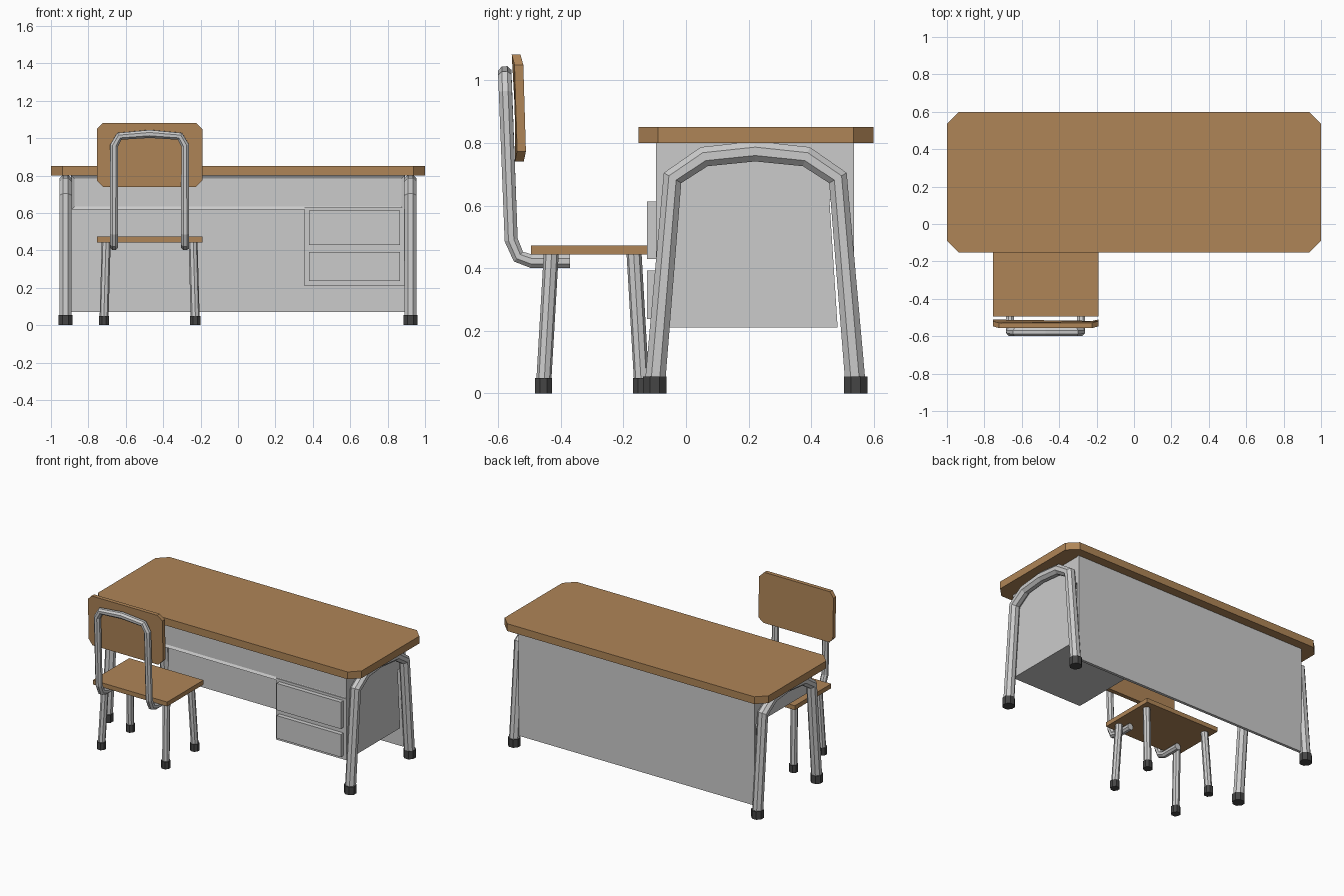
import bpy, bmesh
from math import pi
from mathutils import Vector

if "Cube" in bpy.data.objects:
    bpy.data.objects.remove(bpy.data.objects["Cube"])


def material(name, color):
    m = bpy.data.materials.new(name)
    m.diffuse_color = color
    m.use_nodes = True
    m.node_tree.nodes["Principled BSDF"].inputs["Base Color"].default_value = m.diffuse_color
    return m


WOOD = material("wood", (0.43, 0.235, 0.095, 1))
RUBBER = material("dark_rubber", (0.06, 0.06, 0.06, 1))


def finish(name, bm, mat=None):
    bmesh.ops.recalc_face_normals(bm, faces=bm.faces)
    me = bpy.data.meshes.new(name)
    bm.to_mesh(me)
    bm.free()
    ob = bpy.data.objects.new(name, me)
    bpy.context.collection.objects.link(ob)
    if mat:
        me.materials.append(mat)
    return ob


def prism(name, points, offset, mat=None):
    """Extrude a flat outline by an offset vector."""
    bm = bmesh.new()
    face = bm.faces.new([bm.verts.new(p) for p in points])
    ext = bmesh.ops.extrude_face_region(bm, geom=[face], use_keep_orig=True)
    verts = [v for v in ext["geom"] if isinstance(v, bmesh.types.BMVert)]
    bmesh.ops.translate(bm, verts=verts, vec=offset)
    return finish(name, bm, mat)


def box(name, x, y, z, mat=None):
    pts = [(x[0], y[0], z[0]), (x[1], y[0], z[0]), (x[1], y[1], z[0]), (x[0], y[1], z[0])]
    return prism(name, pts, (0, 0, z[1] - z[0]), mat)


def chamfered(a, b, c):
    """2D rectangle outline with cut corners."""
    (x0, x1), (y0, y1) = a, b
    return [(x0 + c, y0), (x1 - c, y0), (x1, y0 + c), (x1, y1 - c),
            (x1 - c, y1), (x0 + c, y1), (x0, y1 - c), (x0, y0 + c)]


def tube(name, path, radius):
    """Eight-sided tube along a path, with mitred bends."""
    path = [Vector(p) for p in path]
    cu = bpy.data.curves.new(name, "CURVE")
    cu.dimensions = "3D"
    cu.bevel_depth = radius
    cu.bevel_resolution = 2
    cu.use_fill_caps = True
    sp = cu.splines.new("POLY")
    sp.points.add(len(path) - 1)
    for pt, p in zip(sp.points, path):
        pt.co = (*p, 1)
        pt.tilt = pi / 8
    ob = bpy.data.objects.new(name, cu)
    bpy.context.collection.objects.link(ob)
    bpy.ops.object.select_all(action="DESELECT")
    ob.select_set(True)
    bpy.context.view_layer.objects.active = ob
    bpy.ops.object.convert(target="MESH")
    for poly in ob.data.polygons:
        poly.use_smooth = False


def foot(name, x, y, radius, height):
    bpy.ops.mesh.primitive_cylinder_add(vertices=8, radius=radius, depth=height,
                                        location=(x, y, height / 2), rotation=(0, 0, pi / 8))
    ob = bpy.context.object
    ob.name = name
    ob.data.materials.append(RUBBER)


# Desk top
prism("desk_top", [(x, y, 0.80) for x, y in chamfered((-1, 1), (-0.152, 0.598), 0.063)],
      (0, 0, 0.05), WOOD)

# Arched desk legs with rubber feet
half = [(-0.32, 0.03), (-0.264, 0.688), (-0.163, 0.756), (0, 0.773)]
arch = half + [(-y, z) for y, z in reversed(half[:-1])]
for side, x in (("left", -0.922), ("right", 0.922)):
    tube(f"{side}_desk_leg", [(x, 0.221 + y, z) for y, z in arch], 0.035)
    for end, s in (("front", -1), ("back", 1)):
        foot(f"{side}_{end}_desk_foot", x, 0.221 + s * 0.321, 0.0405, 0.055)

# Back panel
box("modesty_panel", (-0.893, 0.893), (0.517, 0.536), (0.07, 0.80))

# Wide top drawer with a shallow recessed face
top = box("top_drawer", (-0.89, 0.89), (-0.095, 0.518), (0.618, 0.80))
bm = bmesh.new()
bm.from_mesh(top.data)
bm.faces.ensure_lookup_table()
front = min(bm.faces, key=lambda f: f.calc_center_median().y)
bmesh.ops.inset_region(bm, faces=[front], thickness=0.022)
bmesh.ops.translate(bm, verts=front.verts, vec=(0, 0.01, 0))
bm.to_mesh(top.data)
bm.free()

# Drawer cabinet and its two drawer fronts
prism("drawer_cabinet", [(0.355, y, z) for y, z in
      ((-0.095, 0.21), (0.484, 0.21), (0.457, 0.63), (-0.095, 0.63))], (0.535, 0, 0))
for name, z in (("middle_drawer", (0.43, 0.613)), ("bottom_drawer", (0.237, 0.392))):
    box(name, (0.38, 0.867), (-0.125, -0.09), z)

# Chair seat
CX, CY = -0.4725, -0.298
box("chair_seat", (CX - 0.282, CX + 0.282), (-0.495, -0.101), (0.443, 0.473), WOOD)

# Splayed chair legs with rubber feet
for side, sx in (("left", -1), ("right", 1)):
    for end, sy in (("front", 1), ("back", -1)):
        bx, by = CX + sx * 0.244, CY + sy * 0.157
        tube(f"{side}_{end}_chair_leg",
             [(bx, by, 0.02), (CX + sx * 0.232, CY + sy * 0.132, 0.45)], 0.024)
        foot(f"{side}_{end}_chair_foot", bx, by, 0.03, 0.05)

# Bent tube that carries the backrest
half = [(-0.19, -0.37, 0.422), (-0.19, -0.493, 0.422), (-0.19, -0.535, 0.437),
        (-0.19, -0.558, 0.49), (-0.19, -0.576, 0.96), (-0.162, -0.578, 1.01), (0, -0.578, 1.023)]
loop = half + [(-x, y, z) for x, y, z in reversed(half[:-1])]
tube("chair_back_frame", [(CX + x, y, z) for x, y, z in loop], 0.023)

# Tilted backrest, ends bent slightly forward
prism("chair_backrest", [(CX + x, -0.546 - 0.03 * (z - 0.74) + (0.008 if abs(x) > 0.26 else 0), z)
      for x, z in chamfered((-0.282, 0.282), (0.74, 1.082), 0.033)], (0, 0.028, 0), WOOD)
